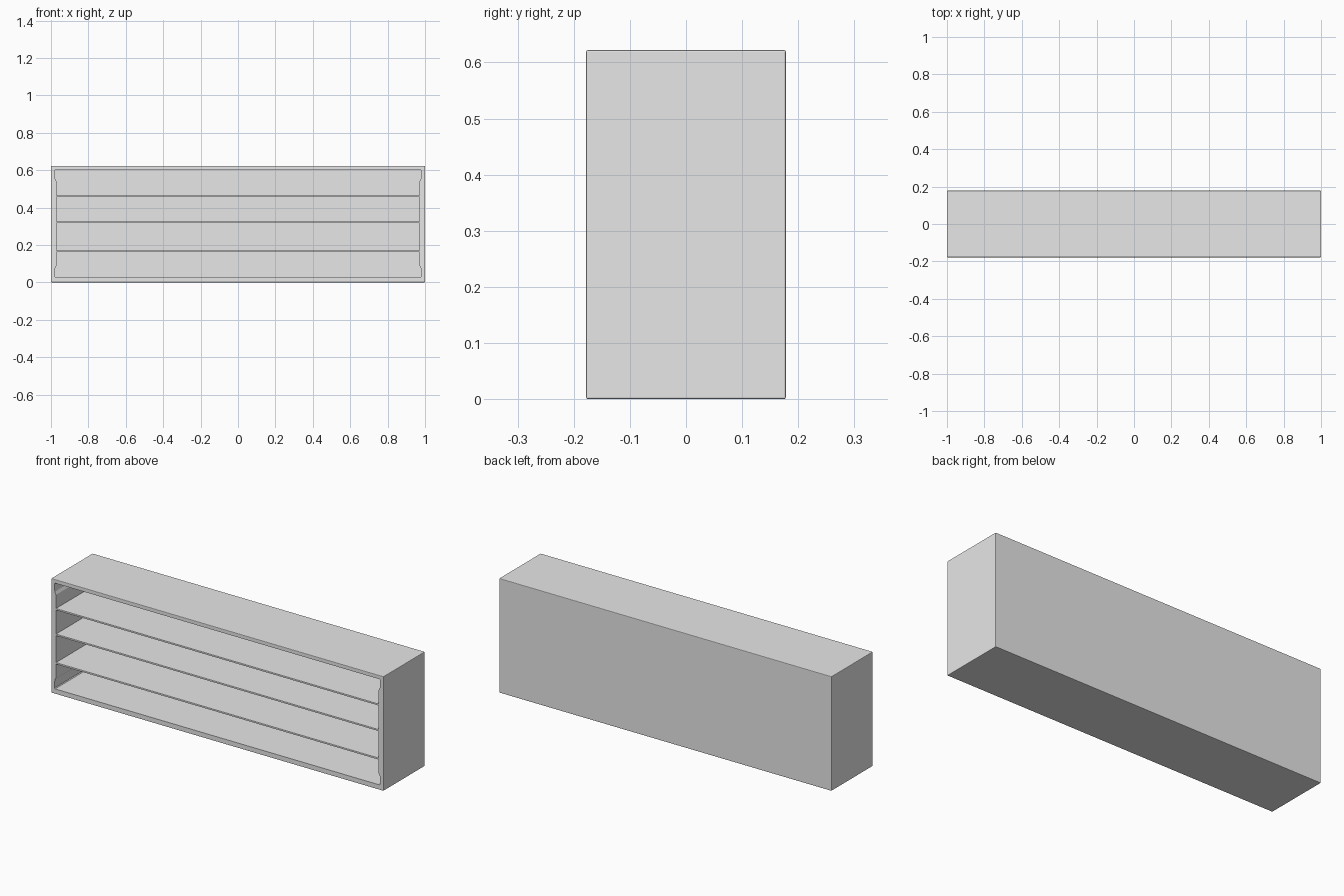
import bpy
import bmesh

WIDTH, DEPTH, HEIGHT = 2.0, 0.356, 0.622
FRONT, BACK = -DEPTH / 2, DEPTH / 2
BACK_PANEL = 0.02
SHELF = 0.009

cube = bpy.data.objects.get("Cube")
if cube:
    bpy.data.objects.remove(cube, do_unlink=True)

grey = bpy.data.materials.new("plain grey")
grey.use_nodes = True
grey.diffuse_color = (0.8, 0.8, 0.8, 1)
grey.node_tree.nodes["Principled BSDF"].inputs["Base Color"].default_value = (0.8, 0.8, 0.8, 1)


def finish(name, bm):
    bmesh.ops.recalc_face_normals(bm, faces=bm.faces)
    mesh = bpy.data.meshes.new(name)
    bm.to_mesh(mesh)
    bm.free()
    mesh.materials.append(grey)
    obj = bpy.data.objects.new(name, mesh)
    bpy.context.collection.objects.link(obj)
    return obj


def block(name, size, centre, bevel):
    bm = bmesh.new()
    bmesh.ops.create_cube(bm, size=1)
    for v in bm.verts:
        v.co = [c + s * p for c, s, p in zip(centre, size, v.co)]
    bmesh.ops.bevel(bm, geom=bm.edges[:], offset=bevel, segments=2,
                    profile=0.5, affect='EDGES')
    return finish(name, bm)


def prism(name, outline, y0, y1):
    bm = bmesh.new()
    face = bm.faces.new([bm.verts.new((x, y0, z)) for x, z in outline])
    new = bmesh.ops.extrude_face_region(bm, geom=[face])["geom"]
    moved = [g for g in new if isinstance(g, bmesh.types.BMVert)]
    bmesh.ops.translate(bm, verts=moved, vec=(0, y1 - y0, 0))
    return finish(name, bm)


# Outer case with softened edges
case = block("cabinet_case", (WIDTH, DEPTH, HEIGHT), (0, 0, HEIGHT / 2), 0.003)

# Cavity whose side walls flare slightly at the top and bottom
right_side = [(0.976, 0.027), (0.98, 0.031), (0.978, 0.075), (0.971, 0.09),
              (0.971, 0.54), (0.978, 0.555), (0.98, 0.598), (0.976, 0.602)]
left_side = [(-x, z) for x, z in reversed(right_side)]
cavity = prism("cavity_cutter", right_side + left_side, FRONT - 0.1, BACK - BACK_PANEL)
cavity.hide_render = True

cut = case.modifiers.new("cavity", 'BOOLEAN')
cut.operation = 'DIFFERENCE'
cut.solver = 'EXACT'
cut.object = cavity
bpy.context.view_layer.objects.active = case
bpy.ops.object.modifier_apply(modifier=cut.name)
bpy.data.objects.remove(cavity, do_unlink=True)

# Three thin shelves, flush with the front and let into the case
shelf_depth = DEPTH - BACK_PANEL / 2
for name, z in (("lower_shelf", 0.167), ("middle_shelf", 0.322), ("upper_shelf", 0.461)):
    block(name, (1.96, shelf_depth, SHELF),
          (0, FRONT + 0.0005 + shelf_depth / 2, z), 0.001)
